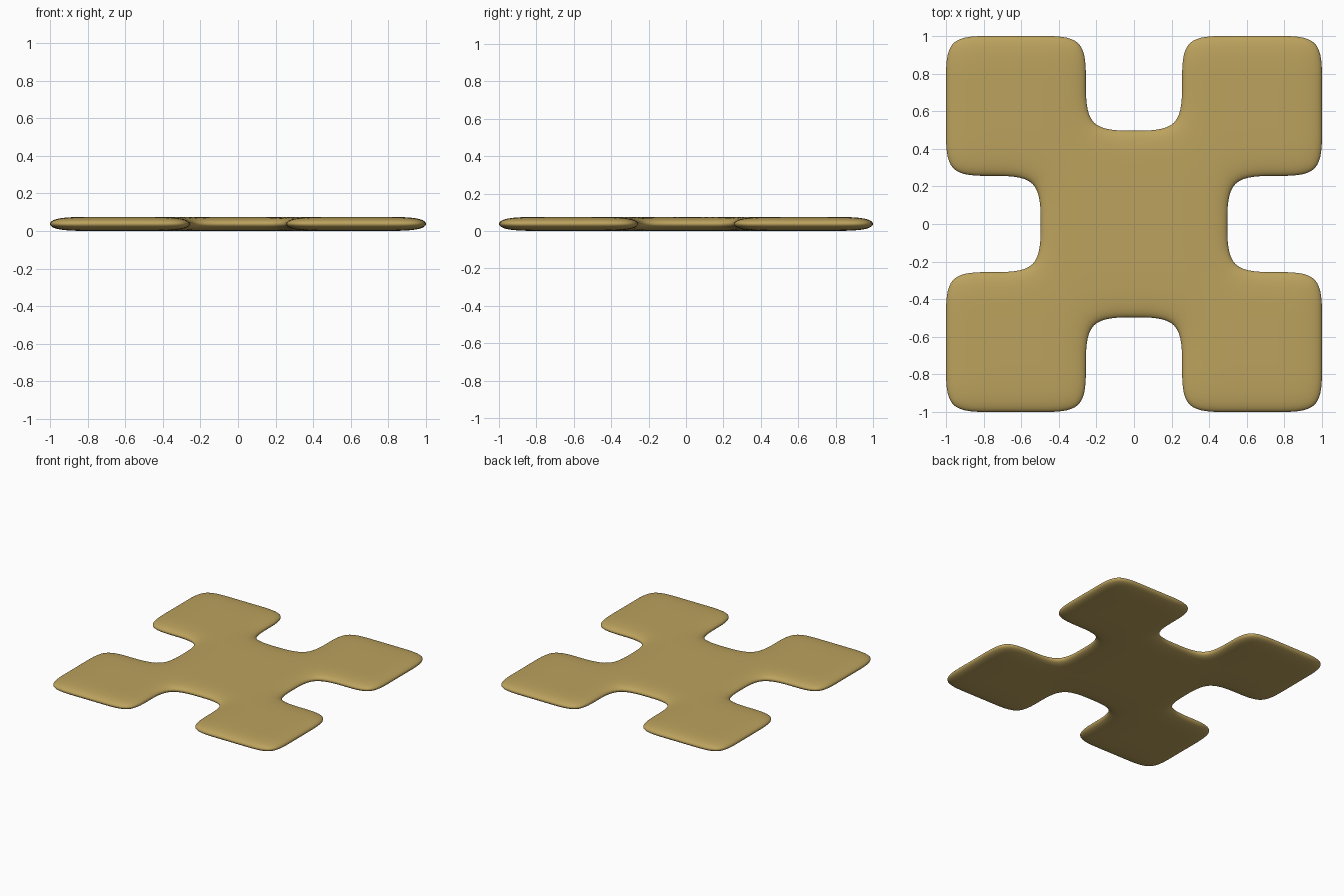
import bpy, bmesh

if "Cube" in bpy.data.objects:
    bpy.data.objects.remove(bpy.data.objects["Cube"])

THICK = 0.075
# Control lines of the cage, slightly oversized because smoothing pulls the rim in
half = [0.245, 0.507, 0.755, 1.0104]
lines = [-v for v in reversed(half)] + [0.0] + half
n = len(lines)

# Flat cage: square grid with a notch left out in the middle of each side
bm = bmesh.new()
verts = [[bm.verts.new((x, y, 0)) for x in lines] for y in lines]
for j in range(n - 1):
    for i in range(n - 1):
        cx = abs(lines[i] + lines[i + 1]) / 2
        cy = abs(lines[j] + lines[j + 1]) / 2
        if min(cx, cy) < 0.25 and max(cx, cy) > 0.5:
            continue
        bm.faces.new((verts[j][i], verts[j][i + 1], verts[j + 1][i + 1], verts[j + 1][i]))
bmesh.ops.delete(bm, geom=[v for v in bm.verts if not v.link_faces], context='VERTS')

# Thickness
ext = bmesh.ops.extrude_face_region(bm, geom=bm.faces[:], use_keep_orig=True)
for v in ext["geom"]:
    if isinstance(v, bmesh.types.BMVert):
        v.co.z = THICK
bmesh.ops.recalc_face_normals(bm, faces=bm.faces[:])
for f in bm.faces:
    f.smooth = True

mesh = bpy.data.meshes.new("notched_plate")
bm.to_mesh(mesh)
bm.free()
plate = bpy.data.objects.new("notched_plate", mesh)
bpy.context.collection.objects.link(plate)

# Smoothing rounds the corners and the rim
sub = plate.modifiers.new("smooth", 'SUBSURF')
sub.levels = sub.render_levels = 3

# Ochre colour
mat = bpy.data.materials.new("ochre")
mat.diffuse_color = (0.50, 0.36, 0.11, 1)
mat.use_nodes = True
mat.node_tree.nodes["Principled BSDF"].inputs["Base Color"].default_value = mat.diffuse_color
mesh.materials.append(mat)
